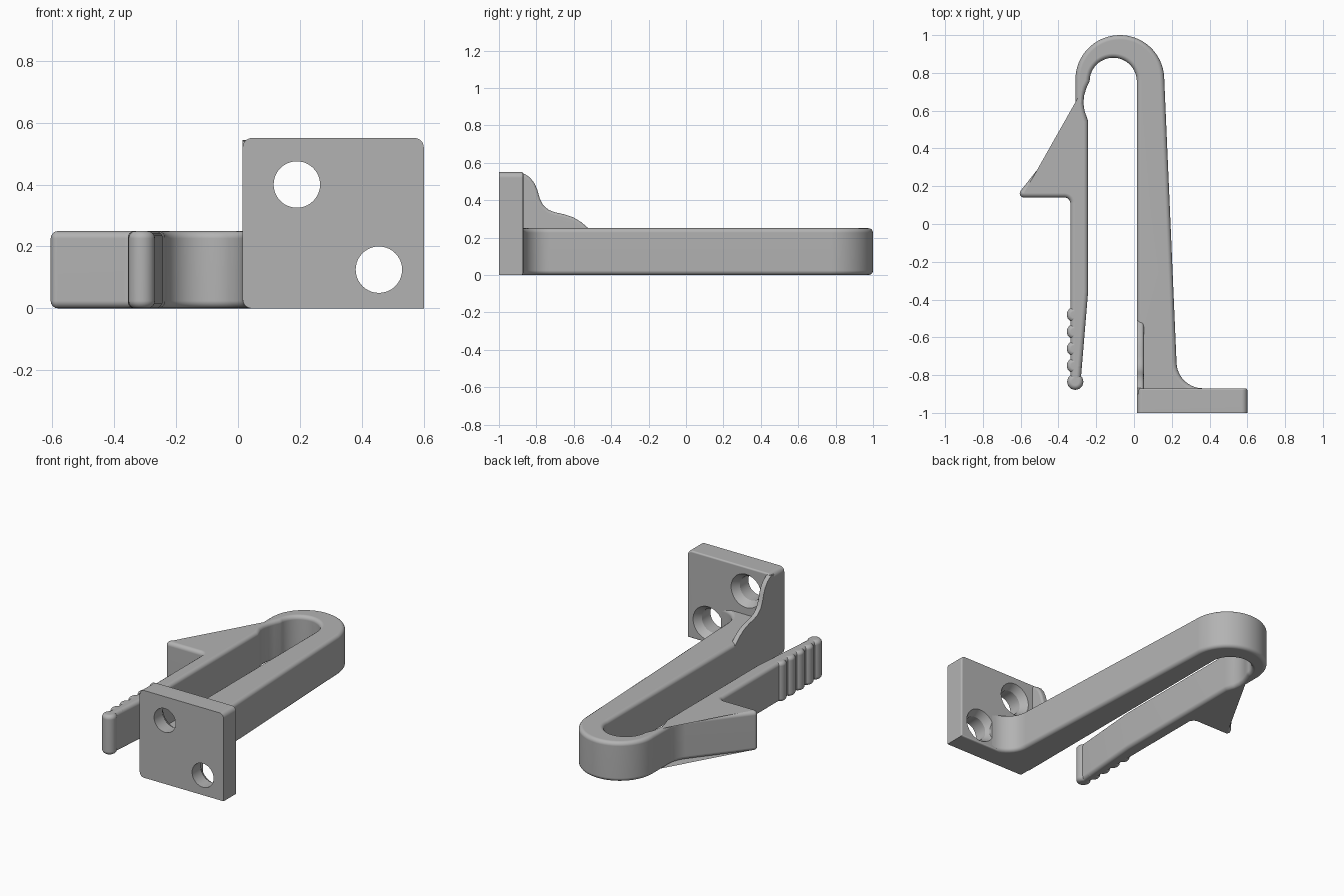
import bpy
import bmesh
from math import sin, cos, radians, pi
from mathutils import Vector, Matrix

cube = bpy.data.objects.get("Cube")
if cube:
    bpy.data.objects.remove(cube, do_unlink=True)

grey = bpy.data.materials.new("plain grey plastic")
grey.use_nodes = True
colour = (0.45, 0.45, 0.45, 1)
grey.diffuse_color = colour
grey.node_tree.nodes["Principled BSDF"].inputs["Base Color"].default_value = colour


def arc(cx, cy, r, start, end, steps=8):
    angles = [radians(start + (end - start) * i / steps) for i in range(steps + 1)]
    return [(cx + r * cos(a), cy + r * sin(a)) for a in angles]


# Extrude a flat outline along an axis, rounding the chosen rims
def prism(name, outline, axis, low, high, bevel=0, rims=(0, 1)):
    place = {"x": lambda u, v, w: (w, u, v),
             "y": lambda u, v, w: (u, w, v),
             "z": lambda u, v, w: (u, v, w)}[axis]
    bm = bmesh.new()
    rings = [[bm.verts.new(place(u, v, w)) for u, v in outline] for w in (low, high)]
    caps = [bm.faces.new(ring) for ring in rings]
    n = len(outline)
    for i in range(n):
        j = (i + 1) % n
        bm.faces.new((rings[0][i], rings[0][j], rings[1][j], rings[1][i]))
    bmesh.ops.recalc_face_normals(bm, faces=bm.faces)
    if bevel:
        edges = [e for k in rims for e in caps[k].edges]
        bmesh.ops.bevel(bm, geom=edges, offset=bevel, segments=4, profile=0.5,
                        affect="EDGES", clamp_overlap=False)
    mesh = bpy.data.meshes.new(name)
    bm.to_mesh(mesh)
    bm.free()
    mesh.materials.append(grey)
    obj = bpy.data.objects.new(name, mesh)
    bpy.context.collection.objects.link(obj)
    return obj


def finish(obj):
    bpy.ops.object.select_all(action="DESELECT")
    obj.select_set(True)
    bpy.context.view_layer.objects.active = obj
    bpy.ops.object.shade_smooth_by_angle(angle=radians(32))
    normals = obj.modifiers.new("flat caps", "WEIGHTED_NORMAL")
    normals.keep_sharp = True


# Hooked arm: long leg, round bend, thin sprung finger and catch
outline = [(0.015, -0.95), (0.015, 0.4)]
outline += arc(-0.11, 0.755, 0.125, 0, 170, 24)
outline += [(-0.235, 0.755), (-0.252, 0.72), (-0.264, 0.68), (-0.268, 0.64),
            (-0.262, 0.60), (-0.243, 0.545), (-0.243, -0.36), (-0.283, -0.84)]
outline += [(-0.337, -0.84), (-0.337, -0.4)]
outline += arc(-0.367, 0.11, 0.03, 0, 90, 6)
outline += arc(-0.583, 0.162, 0.022, 270, 142, 6)
outline += [(-0.345, 0.50), (-0.327, 0.53), (-0.315, 0.565), (-0.31, 0.60)]
outline += arc(-0.075, 0.765, 0.235, 180, 3, 32)
outline += arc(0.365, -0.73, 0.14, 180, 270, 10)
outline += [(0.365, -0.95)]
finish(prism("hooked_arm", outline, "z", 0, 0.25, 0.024))

# Grip ridges and rounded end on the finger
for i in range(4):
    ridge = arc(-0.316, -0.48 - 0.09 * i, 0.04, 0, 345, 23)
    finish(prism(f"grip_ridge_{i + 1}", ridge, "z", 0, 0.25, 0.022))
finish(prism("finger_end", arc(-0.311, -0.835, 0.043, 0, 345, 23), "z", 0, 0.25, 0.024))

# Mounting plate, square at its lower left corner only
corner = 0.03
plate_outline = (arc(0.015 + corner, corner, corner, 270, 180)
                 + arc(0.015 + corner, 0.55 - corner, corner, 180, 90)
                 + arc(0.60 - corner, 0.55 - corner, corner, 90, 0)
                 + [(0.60, 0)])
plate = prism("mounting_plate", plate_outline, "y", -1, -0.87, 0.01, rims=(1,))


# Countersunk screw holes, cut through the plate
def screw_hole(x, z):
    bm = bmesh.new()
    rings = []
    for y, r in ((-1.05, 0.075), (-0.915, 0.075), (-0.87, 0.105), (-0.82, 0.105)):
        rings.append([bm.verts.new((x + r * cos(a), y, z + r * sin(a)))
                      for a in (2 * pi * i / 40 for i in range(40))])
    for a, b in zip(rings, rings[1:]):
        for i in range(40):
            j = (i + 1) % 40
            bm.faces.new((a[i], a[j], b[j], b[i]))
    bm.faces.new(rings[0])
    bm.faces.new(rings[-1])
    bmesh.ops.recalc_face_normals(bm, faces=bm.faces)
    mesh = bpy.data.meshes.new("screw_hole_cutter")
    bm.to_mesh(mesh)
    bm.free()
    mesh.materials.append(grey)
    cutter = bpy.data.objects.new("screw_hole_cutter", mesh)
    cutter.hide_render = True
    bpy.context.collection.objects.link(cutter)
    cut = plate.modifiers.new("screw hole", "BOOLEAN")
    cut.operation = "DIFFERENCE"
    cut.solver = "EXACT"
    cut.object = cutter
    bpy.context.view_layer.objects.active = plate
    bpy.ops.object.modifier_apply(modifier=cut.name)
    bpy.data.objects.remove(cutter, do_unlink=True)


for x, z in ((0.19, 0.40), (0.455, 0.125)):
    screw_hole(x, z)
finish(plate)

# Curved stiffening rib between plate and arm
rib = [(-0.90, 0.20), (-0.90, 0.54), (-0.868, 0.543), (-0.835, 0.522), (-0.81, 0.49),
       (-0.795, 0.455), (-0.782, 0.41), (-0.765, 0.375), (-0.735, 0.348), (-0.70, 0.335),
       (-0.65, 0.324), (-0.60, 0.307), (-0.56, 0.282), (-0.51, 0.24), (-0.51, 0.20)]
finish(prism("stiffening_rib", rib, "x", 0.015, 0.052, 0.015, rims=(1,)))
